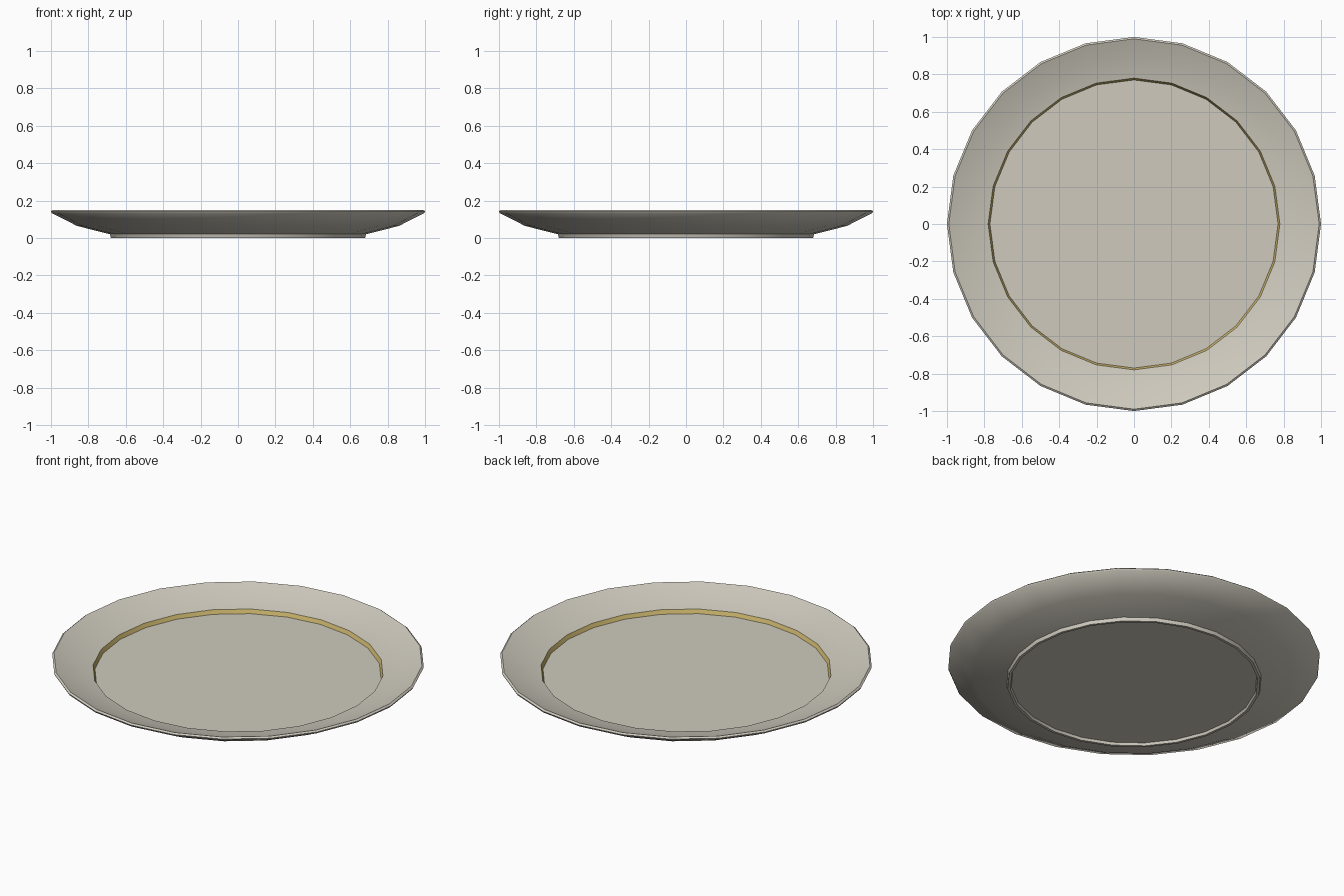
import bpy, bmesh, math

if "Cube" in bpy.data.objects:
    bpy.data.objects.remove(bpy.data.objects["Cube"])

SIDES = 24

def material(name, rgb):
    m = bpy.data.materials.new(name)
    m.diffuse_color = (*rgb, 1)
    m.use_nodes = True
    m.node_tree.nodes["Principled BSDF"].inputs["Base Color"].default_value = m.diffuse_color
    return m

def lathe(name, profile, mats, band=None):
    """Revolve (radius, z) points; both ends are closed with a flat cap."""
    bm = bmesh.new()
    rings = []
    for r, z in profile:
        rings.append([bm.verts.new((r * math.cos(math.tau * i / SIDES),
                                    r * math.sin(math.tau * i / SIDES), z))
                      for i in range(SIDES)])
    for k in range(len(rings) - 1):
        a, b = rings[k], rings[k + 1]
        for i in range(SIDES):
            j = (i + 1) % SIDES
            f = bm.faces.new((a[i], a[j], b[j], b[i]))
            f.material_index = 1 if k == band else 0
    bm.faces.new(rings[0][::-1])
    bm.faces.new(rings[-1])
    bmesh.ops.recalc_face_normals(bm, faces=bm.faces[:])
    me = bpy.data.meshes.new(name)
    bm.to_mesh(me)
    bm.free()
    for m in mats:
        me.materials.append(m)
    ob = bpy.data.objects.new(name, me)
    bpy.context.collection.objects.link(ob)
    bpy.context.view_layer.objects.active = ob
    ob.select_set(True)
    bpy.ops.object.shade_smooth_by_angle(angle=math.radians(50))
    return ob

glaze = material("glaze", (0.62, 0.59, 0.51))
gold = material("gold_line", (0.62, 0.48, 0.16))

# Underside recess, foot ring, outer slope, rim, inner slope, gold step, floor
profile = [
    (0.66, 0.015), (0.665, 0.0), (0.68, 0.0), (0.685, 0.02),
    (0.86, 0.064), (0.995, 0.132), (1.0, 0.142), (0.99, 0.15),
    (0.88, 0.107), (0.78, 0.085), (0.77, 0.062),
]
lathe("plate", profile, [glaze, gold], band=9)
